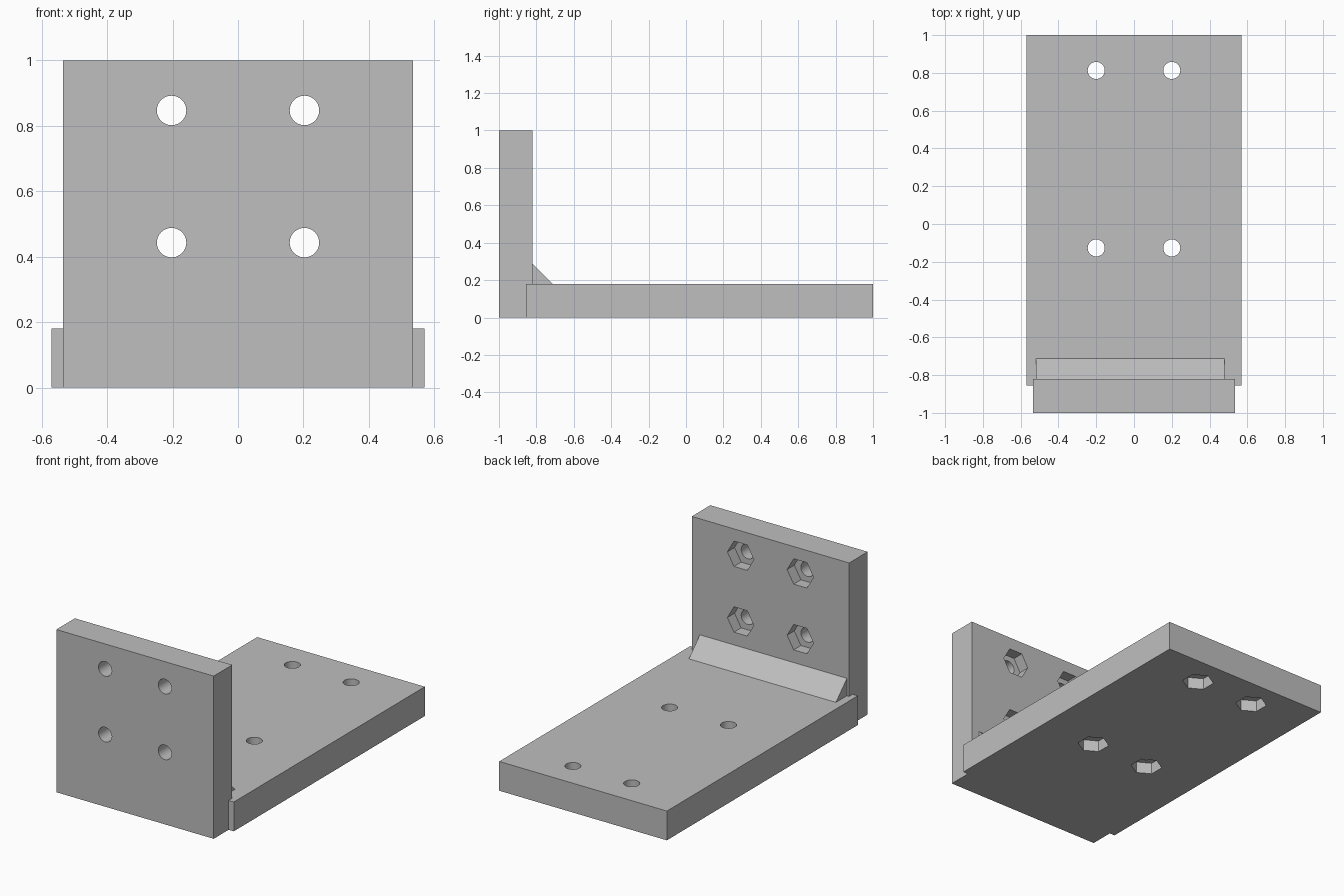
import bpy
import bmesh
from math import pi, radians
from mathutils import Matrix

cube = bpy.data.objects.get("Cube")
if cube:
    bpy.data.objects.remove(cube, do_unlink=True)

steel = bpy.data.materials.new("plain grey")
steel.use_nodes = True
GREY = (0.52, 0.52, 0.52, 1)
steel.diffuse_color = GREY
steel.node_tree.nodes["Principled BSDF"].inputs["Base Color"].default_value = GREY


def add_object(name, bm):
    bmesh.ops.recalc_face_normals(bm, faces=bm.faces)
    mesh = bpy.data.meshes.new(name)
    bm.to_mesh(mesh)
    bm.free()
    mesh.materials.append(steel)
    obj = bpy.data.objects.new(name, mesh)
    bpy.context.collection.objects.link(obj)
    return obj


def prism(name, profile, x0, x1):
    """Extrude a (y, z) profile along x."""
    bm = bmesh.new()
    face = bm.faces.new([bm.verts.new((x0, y, z)) for y, z in profile])
    out = bmesh.ops.extrude_face_region(bm, geom=[face])
    verts = [v for v in out["geom"] if isinstance(v, bmesh.types.BMVert)]
    bmesh.ops.translate(bm, verts=verts, vec=(x1 - x0, 0, 0))
    return add_object(name, bm)


def box(name, half_width, y0, y1, z0, z1):
    return prism(name, [(y0, z0), (y1, z0), (y1, z1), (y0, z1)], -half_width, half_width)


def cutter(name, sides, radius, length, centre, turn):
    bm = bmesh.new()
    bmesh.ops.create_cone(bm, cap_ends=True, segments=sides, radius1=radius, radius2=radius,
                          depth=length, matrix=Matrix.Translation(centre) @ turn)
    return add_object(name, bm)


def cut(target, tools):
    """Subtract the cutters, apply the result and remove them."""
    for tool in tools:
        tool.hide_render = True
        mod = target.modifiers.new("cut", "BOOLEAN")
        mod.operation = "DIFFERENCE"
        mod.solver = "EXACT"
        mod.object = tool
    bpy.context.view_layer.objects.active = target
    target.select_set(True)
    for mod in list(target.modifiers):
        bpy.ops.object.modifier_apply(modifier=mod.name)
    for tool in tools:
        bpy.data.objects.remove(tool, do_unlink=True)
    bpy.ops.object.shade_smooth_by_angle(angle=radians(30))
    target.select_set(False)


HOLE, NUT, POCKET = 0.045, 0.09, 0.07

# Upright plate: bolt holes with hexagonal nut pockets in the back
plate = box("upright_plate", 0.535, -1, -0.82, 0, 1)
flat = Matrix.Rotation(pi / 2, 4, "X")
tools = []
for x in (-0.203, 0.203):
    for z in (0.443, 0.847):
        tools.append(cutter("hole_cutter", 48, HOLE, 0.6, (x, -0.91, z), flat))
        tools.append(cutter("nut_cutter", 6, NUT, 2 * POCKET, (x, -0.82, z),
                            flat @ Matrix.Rotation(pi / 2, 4, "Z")))
cut(plate, tools)

# Base plate: bolt holes with hexagonal nut pockets underneath
base = box("base_plate", 0.57, -0.855, 1, 0, 0.18)
upright = Matrix.Identity(4)
tools = []
for x in (-0.2, 0.2):
    for y in (-0.127, 0.813):
        tools.append(cutter("hole_cutter", 48, HOLE, 0.6, (x, y, 0.09), upright))
        tools.append(cutter("nut_cutter", 6, NUT, 2 * POCKET, (x, y, 0), upright))
cut(base, tools)

# Wedge bracing the inside corner
prism("corner_wedge", [(-0.82, 0.18), (-0.713, 0.18), (-0.82, 0.287)], -0.52, 0.48)
